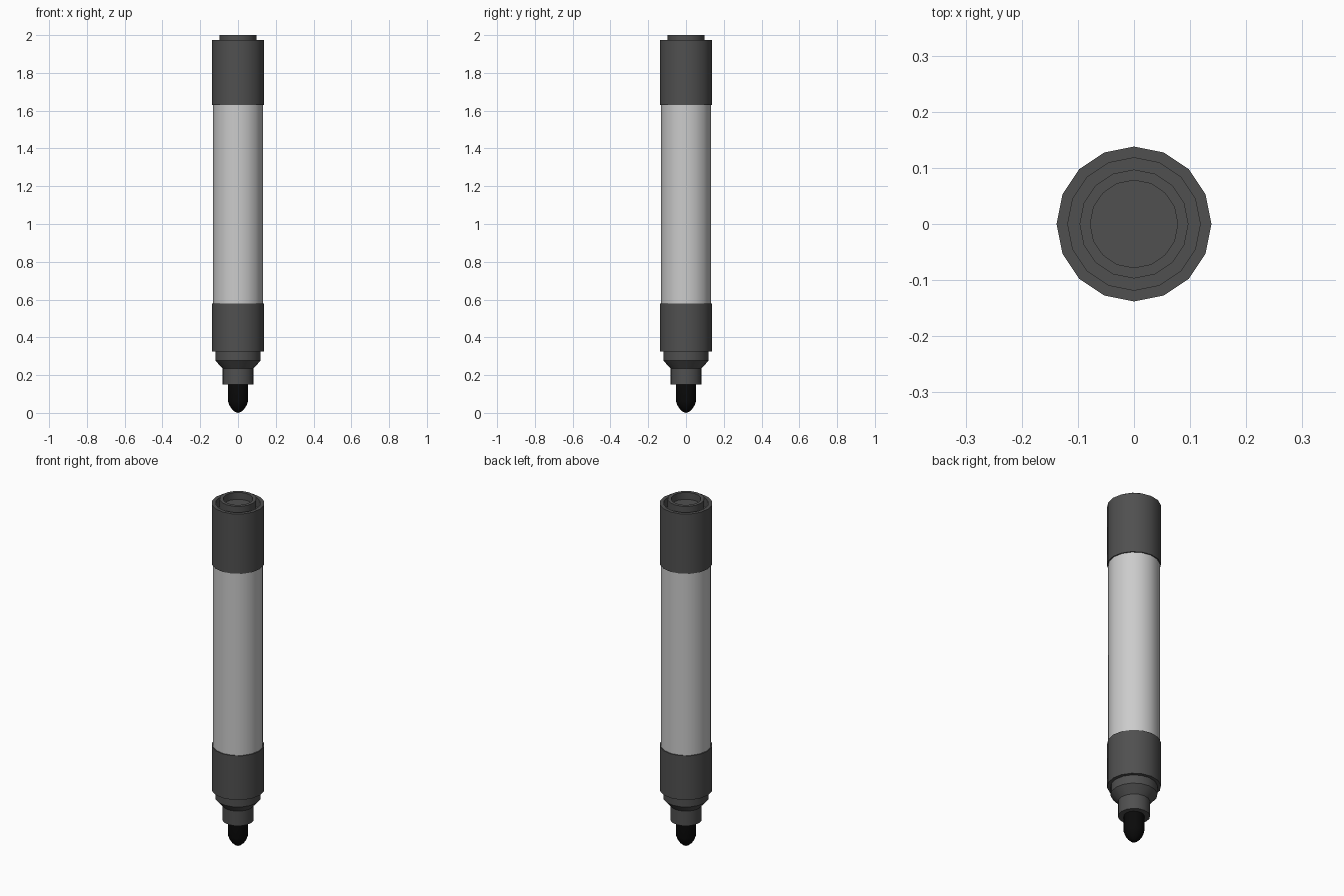
import bpy, bmesh, math

if "Cube" in bpy.data.objects:
    bpy.data.objects.remove(bpy.data.objects["Cube"])

SIDES = 16


def material(name, value):
    m = bpy.data.materials.new(name)
    m.diffuse_color = (value, value, value, 1)
    m.use_nodes = True
    m.node_tree.nodes["Principled BSDF"].inputs["Base Color"].default_value = m.diffuse_color
    return m


def lathe(name, profile, mat=None):
    """Revolve (radius, z) points around z; radius 0 makes a pole."""
    bm = bmesh.new()
    rings = []
    for r, z in profile:
        if r == 0:
            rings.append([bm.verts.new((0, 0, z))] * SIDES)
        else:
            rings.append([bm.verts.new((r * math.cos(i * math.tau / SIDES),
                                        r * math.sin(i * math.tau / SIDES), z))
                          for i in range(SIDES)])
    for lo, hi in zip(rings, rings[1:]):
        for i in range(SIDES):
            j = (i + 1) % SIDES
            corners = list(dict.fromkeys((lo[i], lo[j], hi[j], hi[i])))
            bm.faces.new(corners)
    bmesh.ops.recalc_face_normals(bm, faces=bm.faces)
    mesh = bpy.data.meshes.new(name)
    bm.to_mesh(mesh)
    bm.free()
    ob = bpy.data.objects.new(name, mesh)
    bpy.context.collection.objects.link(ob)
    if mat:
        mesh.materials.append(mat)
    bpy.ops.object.select_all(action='DESELECT')
    ob.select_set(True)
    bpy.context.view_layer.objects.active = ob
    bpy.ops.object.shade_smooth_by_angle(angle=math.radians(32))
    return ob


dark = material("dark_plastic", 0.08)
black = material("ink_black", 0.003)

# Light barrel between the two collars
lathe("barrel", [(0, 0.56), (0.132, 0.56), (0.132, 1.65), (0, 1.65)])

# End cap: outer rim, groove, raised hollow plug
lathe("end_cap", [(0, 1.63), (0.138, 1.63), (0.138, 1.975), (0.118, 1.975),
                  (0.118, 1.925), (0.097, 1.925), (0.097, 2.0),
                  (0.078, 2.0), (0.078, 1.96), (0, 1.96)], dark)

# Front grip: collar, step, cone and nib holder
lathe("grip", [(0, 0.15), (0.082, 0.15), (0.082, 0.235), (0.12, 0.277),
               (0.12, 0.325), (0.138, 0.325), (0.138, 0.58), (0, 0.58)], dark)

# Bullet-shaped writing tip
lathe("nib", [(0, 0), (0.016, 0.005), (0.032, 0.019), (0.045, 0.039),
              (0.053, 0.063), (0.053, 0.17), (0, 0.17)], black)
